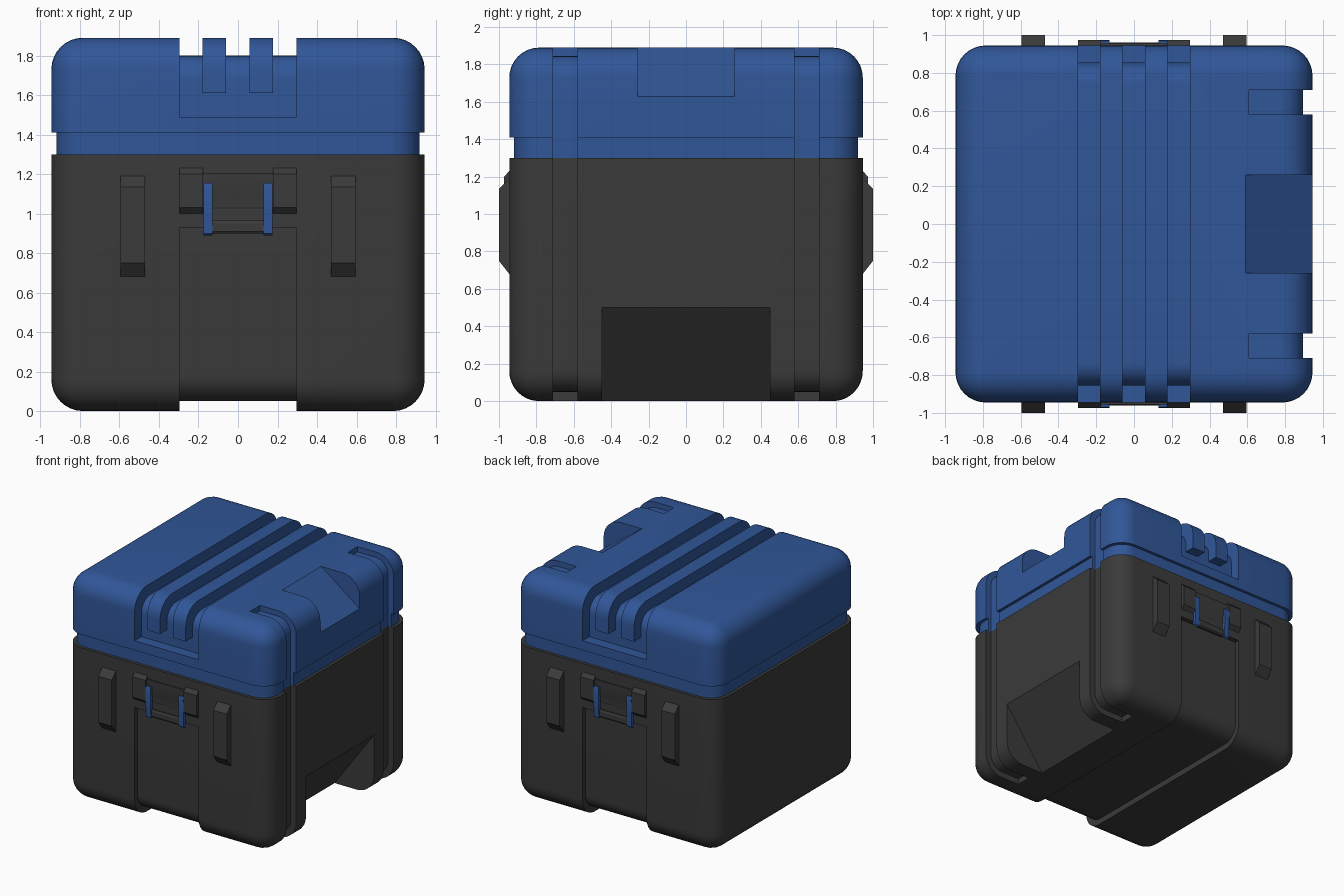
import bpy, bmesh, math
from mathutils import Vector

if "Cube" in bpy.data.objects:
    bpy.data.objects.remove(bpy.data.objects["Cube"])

def material(name, c):
    m = bpy.data.materials.new(name)
    m.diffuse_color = (*c, 1)
    m.use_nodes = True
    m.node_tree.nodes["Principled BSDF"].inputs["Base Color"].default_value = m.diffuse_color
    return m

BLUE = material("blue plastic", (0.030, 0.094, 0.315))
GREY = material("dark grey plastic", (0.043, 0.043, 0.043))

def finish(bm, name, mat):
    bmesh.ops.recalc_face_normals(bm, faces=bm.faces)
    me = bpy.data.meshes.new(name)
    bm.to_mesh(me)
    bm.free()
    ob = bpy.data.objects.new(name, me)
    bpy.context.collection.objects.link(ob)
    if mat:
        me.materials.append(mat)
    return ob

def rounded_shell(name, half, r, z0, z1, mat):
    """Full rounded box, sliced to the height range z0..z1."""
    bm = bmesh.new()
    bmesh.ops.create_cube(bm, size=1)
    for v in bm.verts:
        v.co = Vector((v.co.x * 2 * half, v.co.y * 2 * half, (v.co.z + 0.5) * 1.89))
    bmesh.ops.bevel(bm, geom=bm.edges[:], offset=r, segments=8, profile=0.5, affect='EDGES')
    for z, n in ((z0, -1), (z1, 1)):
        if 0.001 < z < 1.889:
            res = bmesh.ops.bisect_plane(bm, geom=bm.verts[:] + bm.edges[:] + bm.faces[:],
                                         plane_co=(0, 0, z), plane_no=(0, 0, n), clear_outer=True)
            edges = [e for e in res['geom_cut'] if isinstance(e, bmesh.types.BMEdge)]
            bmesh.ops.contextual_create(bm, geom=edges)
    return finish(bm, name, mat)

def prism(name, pts, axis, a, b, mat=None):
    """Extrude a (side, z) profile along x or y from a to b."""
    bm = bmesh.new()
    co = (lambda p, t: (t, p[0], p[1])) if axis == 'x' else (lambda p, t: (p[0], t, p[1]))
    f = bm.faces.new([bm.verts.new(co(p, a)) for p in pts])
    res = bmesh.ops.extrude_face_region(bm, geom=[f])
    d = Vector((b - a, 0, 0)) if axis == 'x' else Vector((0, b - a, 0))
    bmesh.ops.translate(bm, vec=d, verts=[v for v in res['geom'] if isinstance(v, bmesh.types.BMVert)])
    return finish(bm, name, mat)

def arc(cx, cz, r, a0, a1, n=8):
    return [(cx + r * math.cos(math.radians(a0 + (a1 - a0) * i / n)),
             cz + r * math.sin(math.radians(a0 + (a1 - a0) * i / n))) for i in range(n + 1)]

def arch(half, top, r, foot):
    """Open arch outline from right foot over the top to left foot."""
    return ([(half, foot)] + arc(half - r, top - r, r, 0, 90)
            + arc(-half + r, top - r, r, 90, 180) + [(-half, foot)])

def cut(obs, cutter):
    cutter.hide_render = True
    for ob in obs:
        m = ob.modifiers.new("cut", 'BOOLEAN')
        m.operation, m.solver, m.object = 'DIFFERENCE', 'EXACT', cutter
        bpy.context.view_layer.objects.active = ob
        bpy.ops.object.modifier_apply(modifier=m.name)
    bpy.data.objects.remove(cutter)

# main bodies
base = rounded_shell("base_box", 0.945, 0.16, 0, 1.30, GREY)
lip = rounded_shell("lid_lip", 0.92, 0.15, 1.30, 1.41, BLUE)
lid = rounded_shell("lid", 0.945, 0.16, 1.41, 1.89, BLUE)

# wide channel over the lid
outer = [(-1.1, 1.49), (-1.1, 2), (1.1, 2), (1.1, 1.49)]
cut([lid], prism("cutter", outer + arch(0.855, 1.80, 0.12, 1.49), 'x', -0.297, 0.297))

# wide channel under the base
outer = [(-1.1, 0.93), (-1.1, -0.1), (1.1, -0.1), (1.1, 0.93)]
inner = [(y, -z) for y, z in arch(0.905, -0.05, 0.13, -0.93)]
cut([base], prism("cutter", outer + inner, 'x', -0.297, 0.297))

# two strap grooves wrapping the right side
groove = ([(0.61, 2), (1.1, 2), (1.1, -0.1), (0.61, -0.1), (0.61, 0.05)]
          + arc(0.775, 0.17, 0.12, -90, 0) + arc(0.775, 1.725, 0.12, 0, 90) + [(0.61, 1.845)])
for s in (-1, 1):
    cut([base, lip, lid], prism("cutter", groove, 'y', s * 0.58, s * 0.71))

# sloped hand notches on the right side
k = (1.89 - 1.63) / 0.355
cut([lid], prism("cutter", [(0.59 - 0.1 / k, 1.99), (1.1, 1.99), (1.1, 1.63 - 0.155 * k)], 'y', -0.26, 0.26))
k = 0.5 / 0.365
cut([base], prism("cutter", [(0.58 - 0.1 / k, -0.1), (1.1, -0.1), (1.1, 0.5 + 0.155 * k)], 'y', -0.45, 0.45))

# raised ribs in the lid channel
rib = arch(0.945, 1.89, 0.16, 1.61) + arch(0.84, 1.785, 0.11, 1.61)[::-1]
for i, x in enumerate((-0.18, 0.057)):
    prism(f"lid_rib_{i}", rib, 'x', x, x + 0.12, BLUE)

# fittings, the same on front and back
for side, s in (("front", -1), ("back", 1)):
    def part(name, pts, x0, x1, mat):
        prism(f"{side}_{name}", [(s * y, z) for y, z in pts], 'x', x0, x1, mat)

    def pair(name, pts, x0, x1, mat):
        for q, m in (("left", -1), ("right", 1)):
            part(f"{q}_{name}", pts, m * x0, m * x1, mat)

    pair("bumper", [(0.93, 1.19), (0.945, 1.19), (1.0, 1.135), (1.0, 0.75), (0.945, 0.68), (0.93, 0.68)],
         0.47, 0.596, GREY)
    pair("latch_bracket", [(0.93, 1.23), (0.945, 1.23), (0.973, 1.20), (0.973, 1.03), (0.945, 1.0), (0.93, 1.0)],
         0.176, 0.297, GREY)
    part("latch_plate", [(0.93, 1.205), (0.955, 1.205), (0.955, 1.10), (0.948, 1.075),
                         (0.948, 1.03), (0.93, 1.0)], -0.176, 0.176, GREY)
    pair("latch_arm", [(0.94, 1.155), (0.968, 1.155), (0.975, 1.13), (0.972, 1.0),
                       (0.968, 0.90), (0.955, 0.89), (0.94, 0.90), (0.94, 1.0)], 0.13, 0.175, BLUE)
    part("latch_bar", [(0.935, 0.965), (0.955, 0.965), (0.962, 0.95), (0.962, 0.91),
                       (0.955, 0.90), (0.935, 0.90)], -0.132, 0.132, GREY)

# smooth the rounded surfaces, keep hard edges
for ob in list(bpy.context.scene.objects):
    bpy.ops.object.select_all(action='DESELECT')
    ob.select_set(True)
    bpy.context.view_layer.objects.active = ob
    bpy.ops.object.shade_smooth_by_angle(angle=math.radians(25))
